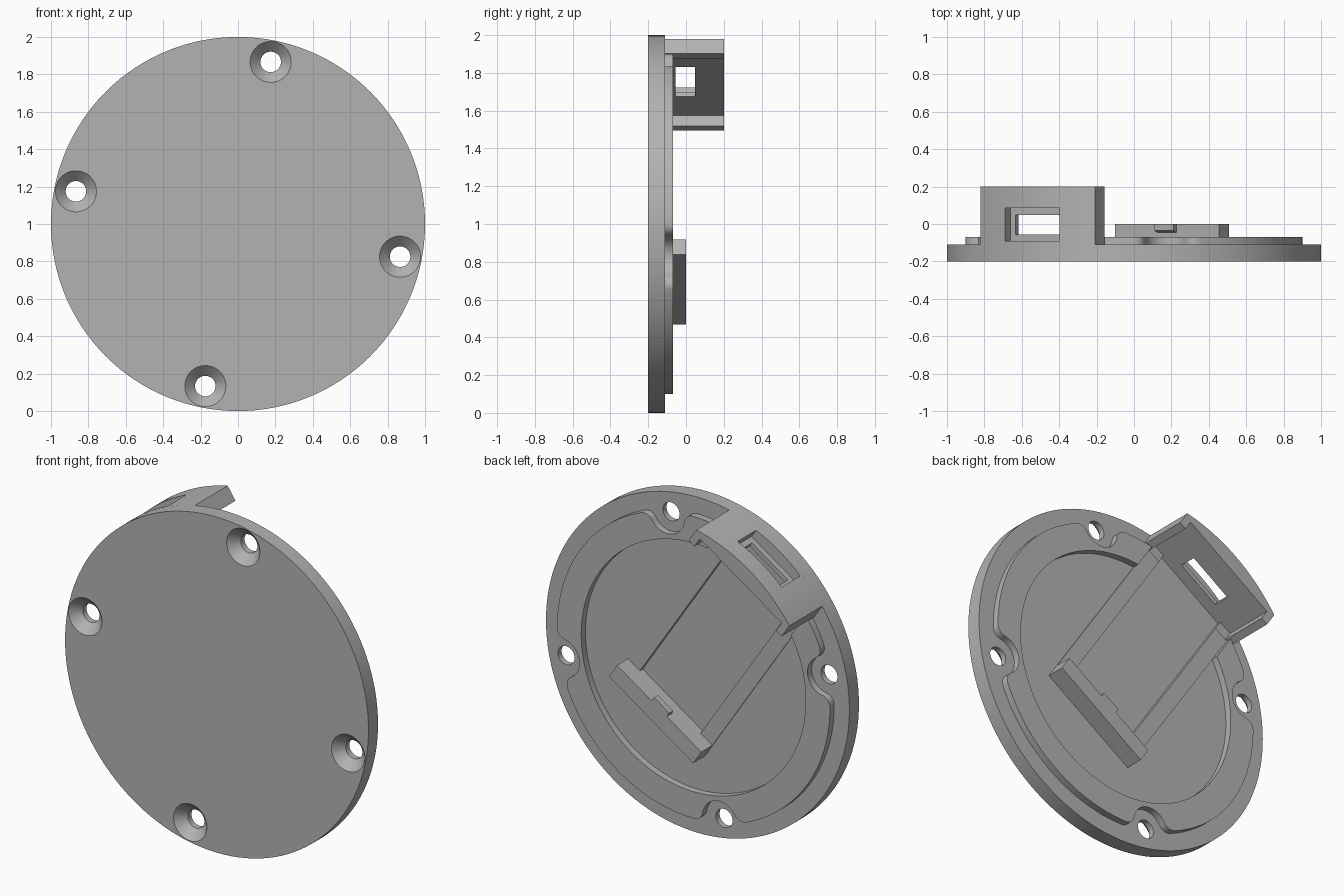
import bpy, bmesh
from math import sin, cos, acos, sqrt, pi, radians
from mathutils import Matrix

cube = bpy.data.objects.get("Cube")
if cube:
    bpy.data.objects.remove(cube, do_unlink=True)

grey = bpy.data.materials.new("plain_grey")
grey.use_nodes = True
GREY = (0.45, 0.45, 0.45, 1)
grey.diffuse_color = GREY
grey.node_tree.nodes["Principled BSDF"].inputs["Base Color"].default_value = GREY

# Parts are drawn upright around the disc centre, then turned into place
PLACE = Matrix.Translation((0, 0, 1)) @ Matrix.Rotation(radians(-33.6), 4, 'Y')
FLOOR = -0.11       # back of the disc
RIM = -0.07         # top of the raised ring
HOLE_R = 0.884      # screw hole distance from centre


def loft(name, front, back, y0, y1):
    """Solid between two outlines in the x-z plane."""
    bm = bmesh.new()
    a = [bm.verts.new((x, y0, z)) for x, z in front]
    b = [bm.verts.new((x, y1, z)) for x, z in back]
    n = len(a)
    bm.faces.new(a)
    bm.faces.new(b[::-1])
    for i in range(n):
        j = (i + 1) % n
        bm.faces.new((a[i], b[i], b[j], a[j]))
    bmesh.ops.recalc_face_normals(bm, faces=bm.faces)
    bm.transform(PLACE)
    mesh = bpy.data.meshes.new(name)
    bm.to_mesh(mesh)
    bm.free()
    mesh.materials.append(grey)
    ob = bpy.data.objects.new(name, mesh)
    bpy.context.collection.objects.link(ob)
    return ob


def prism(name, pts, y0, y1):
    return loft(name, pts, pts, y0, y1)


def box(name, x0, x1, y0, y1, z0, z1):
    return prism(name, [(x0, z0), (x1, z0), (x1, z1), (x0, z1)], y0, y1)


def arc(cx, cz, r, a0, a1, n):
    return [(cx + r * cos(a0 + (a1 - a0) * i / n),
             cz + r * sin(a0 + (a1 - a0) * i / n)) for i in range(n + 1)]


def circle(r, n, cx=0, cz=0):
    return arc(cx, cz, r, 0, 2 * pi, n)[:-1]


def cut(ob, *cutters):
    for c in cutters:
        m = ob.modifiers.new("cut", 'BOOLEAN')
        m.operation, m.solver, m.object = 'DIFFERENCE', 'EXACT', c
        bpy.context.view_layer.objects.active = ob
        bpy.ops.object.modifier_apply(modifier=m.name)
        bpy.data.objects.remove(c, do_unlink=True)


def groove():
    return box("groove_cutter", -0.24, 0.24, -0.13, 0, -0.319, 0.904)


# Disc with countersunk screw holes
disc = prism("cover_disc", circle(1, 128), -0.2, FLOOR)
for k in range(4):
    t = pi / 4 + k * pi / 2
    x, z = HOLE_R * cos(t), HOLE_R * sin(t)
    cut(disc,
        loft("sink_cutter", circle(0.12, 40, x, z), circle(0.055, 40, x, z), -0.21, -0.145),
        prism("hole_cutter", circle(0.055, 40, x, z), -0.3, 0))
cut(disc, groove())

# Raised ring, dipping inward around each screw hole with rounded shoulders
R, NOTCH, FIL = 0.9, 0.115, 0.06
q = R - FIL
phi = acos((q * q + HOLE_R ** 2 - (NOTCH + FIL) ** 2) / (2 * HOLE_R * q))
half = [(q * cos(phi), q * sin(phi))]
fx, fz = half[0]
c = acos((fx - HOLE_R) / (NOTCH + FIL))     # direction from hole to shoulder
outline = []
for k in range(4):
    t = pi / 4 + k * pi / 2
    dip = arc(fx, -fz, FIL, -phi, -phi - (pi - c + phi) + 2 * pi, 1)[:1]
    dip += arc(fx, -fz, FIL, -phi, pi - c, 8)[1:]
    dip += arc(HOLE_R, 0, NOTCH, 2 * pi - c, c, 24)[1:-1]
    dip += arc(fx, fz, FIL, c - pi, phi, 8)
    dip += arc(0, 0, R, phi, pi / 2 - phi, 24)[1:-1]
    outline += [(x * cos(t) - z * sin(t), x * sin(t) + z * cos(t)) for x, z in dip]
ring = prism("raised_ring", outline, FLOOR - 0.01, RIM)
cut(ring, prism("recess_cutter", circle(0.74, 96), -0.3, 0.1),
    box("channel_cutter", -0.333, 0.333, -0.3, 0.1, 0.3, 1.1))

# Shallow bed for the board
bed = box("board_bed", -0.333, 0.333, -0.15, -0.104, -0.41, 0.838)
cut(bed, groove())

# Stop bar with a small chamfered catch
box("stop_bar", -0.333, 0.333, -0.15, 0, -0.416, -0.319)
catch = box("bar_catch", -0.06, 0.06, -0.05, 0, -0.33, -0.289)
for v in catch.data.vertices:
    local = PLACE.inverted() @ v.co
    if local.z > -0.3 and local.y < -0.04:
        local.y = -0.035
        v.co = PLACE @ local

# Port wall: curved outside, flat inside with a lip at each end
W, LIP = 0.368, 0.323
a = acos(W)
wall_pts = arc(0, 0, 1, a, pi - a, 24)
wall_pts += [(-W, 0.838), (-LIP, 0.838), (-LIP, 0.904),
             (LIP, 0.904), (LIP, 0.838), (W, 0.838)]
wall = prism("port_wall", wall_pts, FLOOR, 0.2)
cut(wall, box("pocket_cutter", -0.175, 0.175, -0.09, 0.085, 0.931, 1.1),
    box("port_cutter", -0.142, 0.142, -0.055, 0.047, 0.8, 1.1))

# Smooth the round walls, keep edges sharp
for ob in (disc, ring, wall):
    bpy.ops.object.select_all(action='DESELECT')
    ob.select_set(True)
    bpy.context.view_layer.objects.active = ob
    bpy.ops.object.shade_smooth_by_angle(angle=radians(25))
